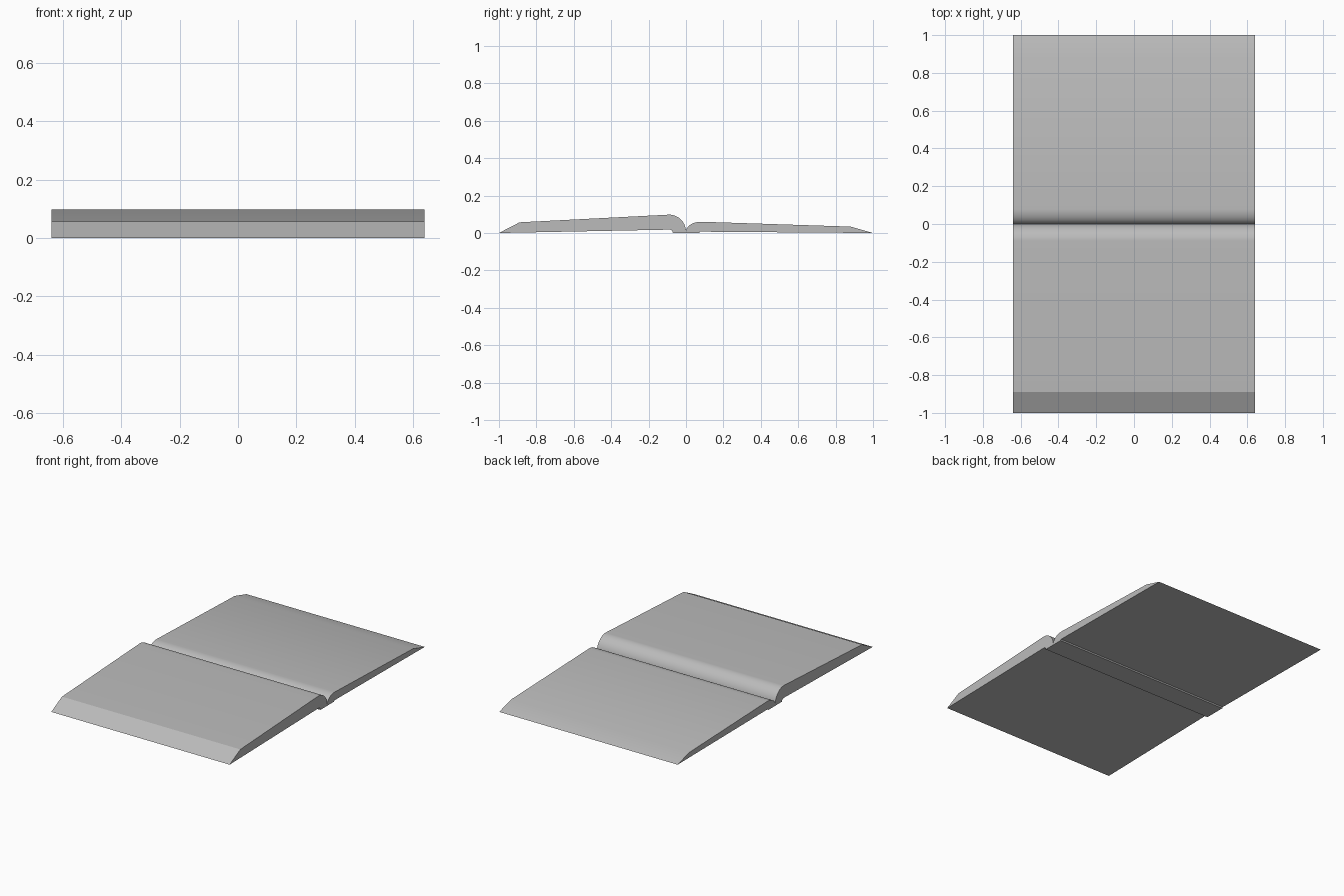
import bpy
import bmesh
from math import sin, cos, pi, radians

cube = bpy.data.objects.get("Cube")
if cube:
    bpy.data.objects.remove(cube)

HALF_WIDTH = 0.64
GUTTER_Z = 0.006


def material(name, value):
    mat = bpy.data.materials.new(name)
    mat.use_nodes = True
    colour = (value, value, value, 1)
    mat.diffuse_color = colour
    mat.node_tree.nodes["Principled BSDF"].inputs["Base Color"].default_value = colour
    return mat


def page_curl(side, reach, top, steps=14):
    """Quarter ellipse from the page top (first) down to the gutter (last)."""
    return [(side * reach * (1 - sin(pi / 2 * i / steps)),
             GUTTER_Z + (top - GUTTER_Z) * cos(pi / 2 * i / steps))
            for i in range(steps + 1)]


def extrude_profile(name, profile, mat):
    """Sweep a closed (y, z) outline across the width, with end caps."""
    bm = bmesh.new()
    cap = bm.faces.new([bm.verts.new((-HALF_WIDTH, y, z)) for y, z in profile])
    swept = bmesh.ops.extrude_face_region(bm, geom=[cap], use_keep_orig=True)
    moved = [v for v in swept["geom"] if isinstance(v, bmesh.types.BMVert)]
    bmesh.ops.translate(bm, verts=moved, vec=(2 * HALF_WIDTH, 0, 0))
    bmesh.ops.recalc_face_normals(bm, faces=bm.faces)
    mesh = bpy.data.meshes.new(name)
    bm.to_mesh(mesh)
    bm.free()
    mesh.materials.append(mat)
    obj = bpy.data.objects.new(name, mesh)
    bpy.context.collection.objects.link(obj)
    bpy.ops.object.select_all(action="DESELECT")
    obj.select_set(True)
    bpy.context.view_layer.objects.active = obj
    bpy.ops.object.shade_smooth_by_angle(angle=radians(14))
    return obj


# Thick front page block: slanted fore edge, sloping top, curl into the gutter
front_top = [(-1, 0), (-0.89, 0.057)] + page_curl(-1, 0.09, 0.098)
# Thinner back page block, mirrored curl
back_top = page_curl(1, 0.08, 0.06)[::-1][1:] + [(0.88, 0.034), (1, 0)]
# Underside with the raised spine strip
underside = [(0.075, 0.007), (0.07, 0), (-0.07, 0), (-0.073, 0.012), (-0.085, 0.018)]

extrude_profile("open_book", front_top + back_top + underside,
                material("plain grey", 0.5))
